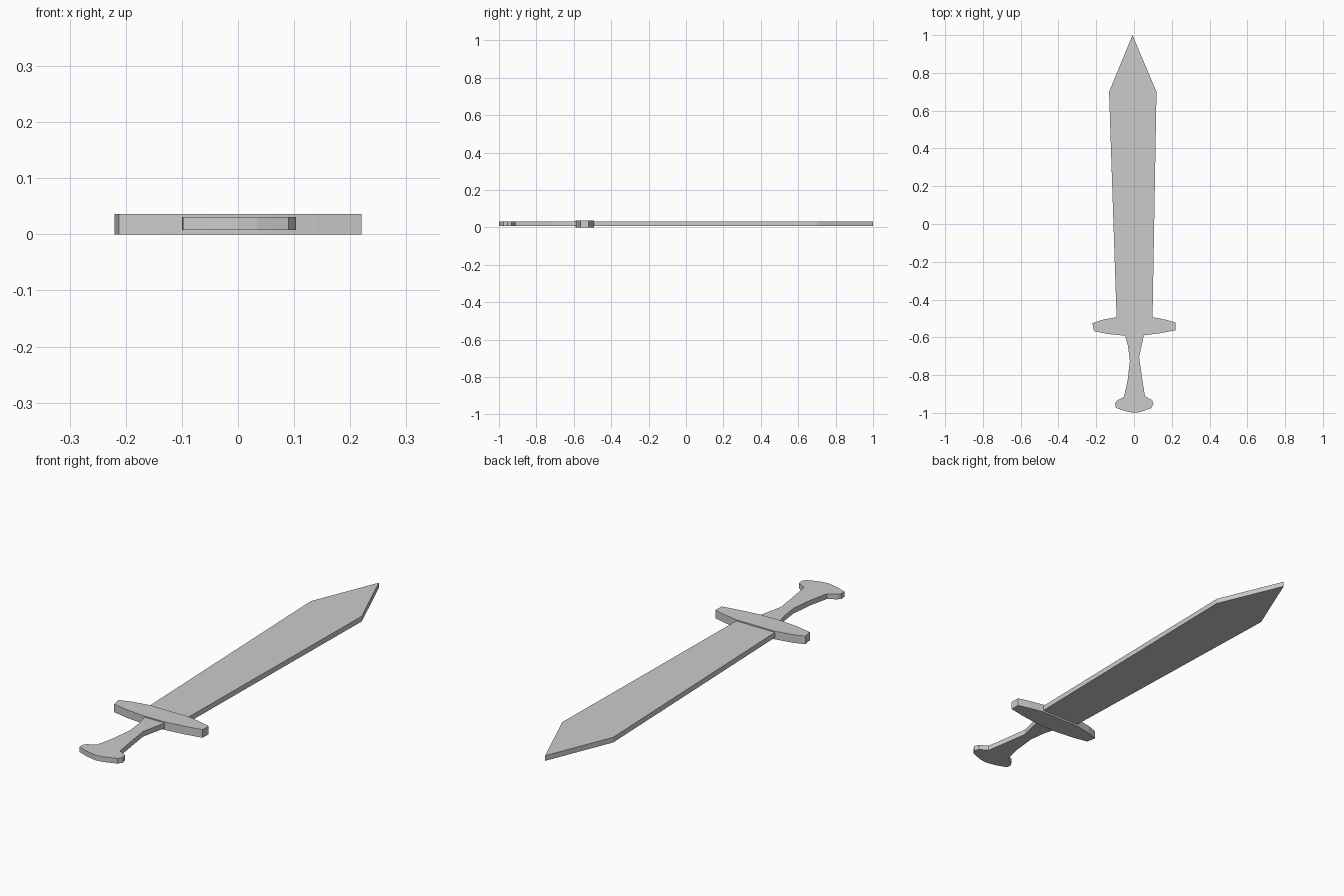
import bpy
import bmesh


def plate(name, outline, z0, z1):
    """Extrude a flat outline from z0 up to z1."""
    bm = bmesh.new()
    face = bm.faces.new([bm.verts.new((x, y, z0)) for x, y in outline])
    res = bmesh.ops.extrude_face_region(bm, geom=[face])
    top = [v for v in res["geom"] if isinstance(v, bmesh.types.BMVert)]
    bmesh.ops.translate(bm, verts=top, vec=(0, 0, z1 - z0))
    bmesh.ops.recalc_face_normals(bm, faces=bm.faces)
    mesh = bpy.data.meshes.new(name)
    bm.to_mesh(mesh)
    bm.free()
    obj = bpy.data.objects.new(name, mesh)
    bpy.context.collection.objects.link(obj)
    return obj


# Blade with a pointed tip
plate("blade", [(-0.092, -0.5), (0.098, -0.5), (0.119, 0.7),
                (-0.008, 1.0), (-0.132, 0.7)], 0.008, 0.031)

# Thicker crossguard
plate("crossguard", [(-0.22, -0.525), (-0.212, -0.567), (-0.14, -0.582),
                     (-0.05, -0.591), (0.055, -0.589), (0.14, -0.578),
                     (0.22, -0.563), (0.22, -0.521), (0.17, -0.507),
                     (0.098, -0.493), (-0.092, -0.493), (-0.17, -0.508)],
      0.0, 0.036)

# Waisted grip flaring into the pommel
plate("grip_and_pommel", [(-0.05, -0.58), (-0.032, -0.645), (-0.022, -0.725),
                          (-0.034, -0.83), (-0.053, -0.915), (-0.09, -0.935),
                          (-0.1, -0.95), (-0.098, -0.972), (-0.05, -0.99),
                          (0.0, -1.0), (0.035, -0.995), (0.09, -0.975),
                          (0.103, -0.955), (0.096, -0.932), (0.058, -0.912),
                          (0.042, -0.81), (0.027, -0.705), (0.05, -0.6),
                          (0.052, -0.58)], 0.008, 0.031)
